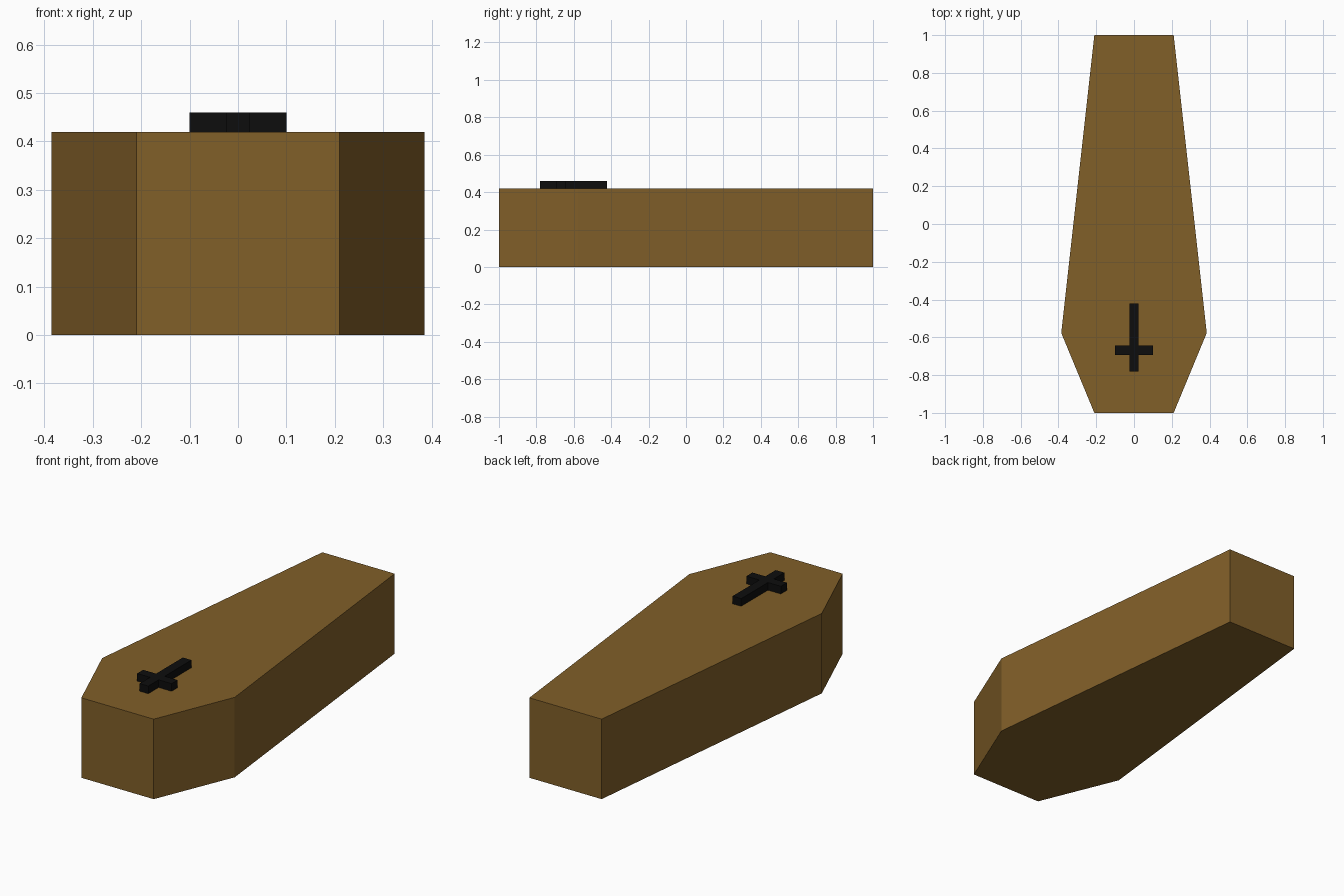
import bpy, bmesh

if "Cube" in bpy.data.objects:
    bpy.data.objects.remove(bpy.data.objects["Cube"])


def material(name, color):
    mat = bpy.data.materials.new(name)
    mat.diffuse_color = (*color, 1)
    mat.use_nodes = True
    mat.node_tree.nodes["Principled BSDF"].inputs["Base Color"].default_value = mat.diffuse_color
    return mat


def prism(name, outline, z0, z1, mat):
    """Extrude a flat outline (counter-clockwise) from z0 to z1."""
    bm = bmesh.new()
    face = bm.faces.new([bm.verts.new((x, y, z0)) for x, y in outline])
    top = bmesh.ops.extrude_face_region(bm, geom=[face], use_keep_orig=True)
    verts = [g for g in top["geom"] if isinstance(g, bmesh.types.BMVert)]
    bmesh.ops.translate(bm, verts=verts, vec=(0, 0, z1 - z0))
    bmesh.ops.recalc_face_normals(bm, faces=bm.faces)
    mesh = bpy.data.meshes.new(name)
    bm.to_mesh(mesh)
    bm.free()
    mesh.materials.append(mat)
    obj = bpy.data.objects.new(name, mesh)
    bpy.context.collection.objects.link(obj)
    return obj


def mirrored(right_side):
    """Complete an outline from its right half, listed front to back."""
    return right_side + [(-x, y) for x, y in reversed(right_side)]


wood = material("wood", (0.22, 0.115, 0.022))
black = material("black", (0.004, 0.004, 0.004))

# Six-sided coffin body, widest at the shoulders
prism("coffin_body", mirrored([(0.21, -1), (0.385, -0.577), (0.21, 1)]), 0, 0.42, wood)

# Raised cross on the lid, head towards the front
W = 0.025
prism("lid_cross", mirrored([
    (W, -0.78), (W, -0.694), (0.1, -0.694),
    (0.1, -0.644), (W, -0.644), (W, -0.422)]), 0.42, 0.46, black)
